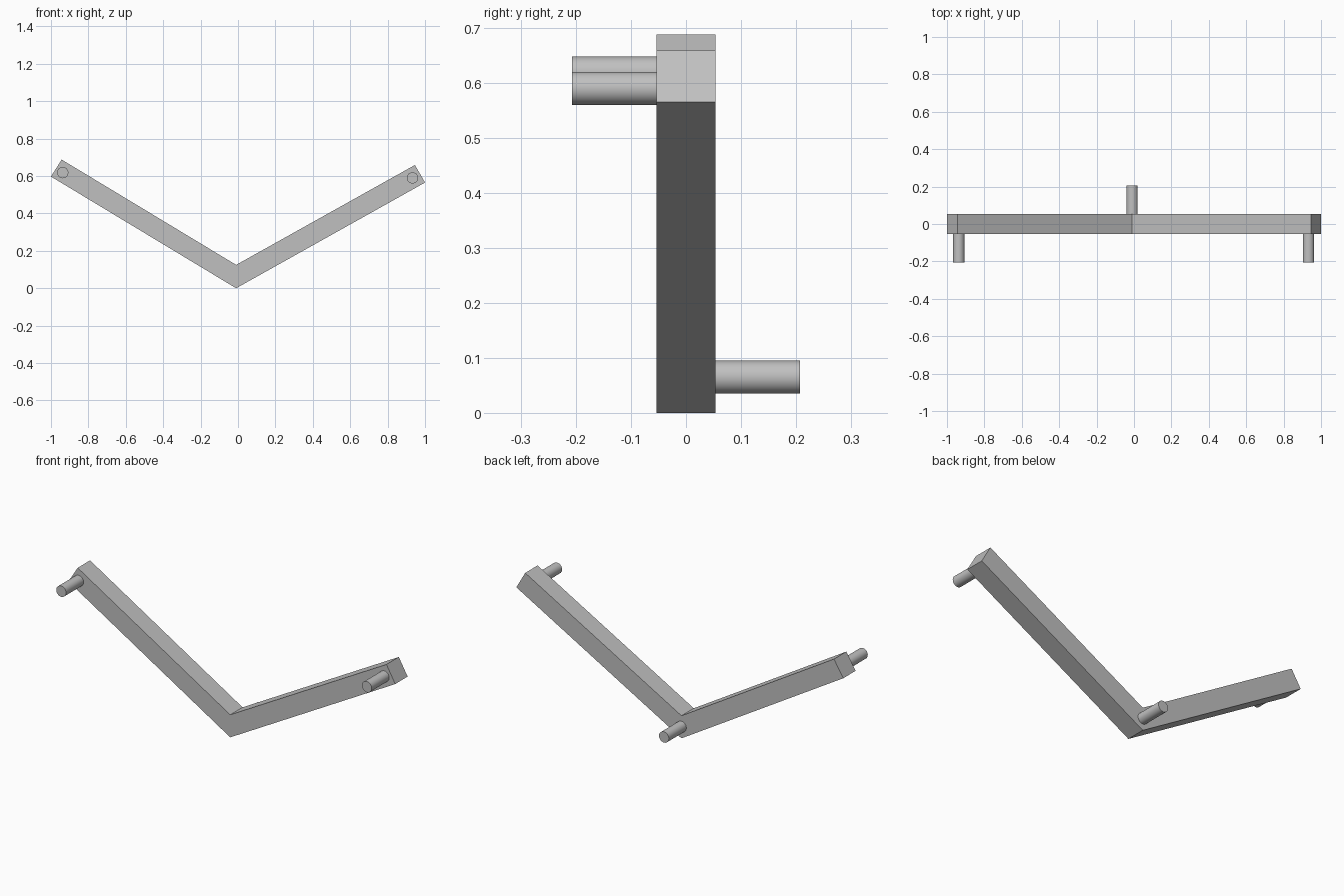
import bpy, bmesh, math

cube = bpy.data.objects.get("Cube")
if cube:
    bpy.data.objects.remove(cube, do_unlink=True)

HALF = 0.054      # half thickness of the bar
REACH = 0.207     # how far the pins stand from the middle plane
RADIUS = 0.03

grey = bpy.data.materials.new("plain grey")
grey.use_nodes = True
colour = (0.53, 0.53, 0.53, 1)
grey.diffuse_color = colour
grey.node_tree.nodes["Principled BSDF"].inputs["Base Color"].default_value = colour


# V-shaped lever: side profile extruded through its thickness
def lever(profile):
    bm = bmesh.new()
    face = bm.faces.new([bm.verts.new((x, -HALF, z)) for x, z in profile])
    out = bmesh.ops.extrude_face_region(bm, geom=[face])["geom"]
    moved = [g for g in out if isinstance(g, bmesh.types.BMVert)]
    bmesh.ops.translate(bm, verts=moved, vec=(0, 2 * HALF, 0))
    bmesh.ops.recalc_face_normals(bm, faces=bm.faces)
    mesh = bpy.data.meshes.new("v_lever")
    bm.to_mesh(mesh)
    bm.free()
    mesh.materials.append(grey)
    bpy.context.collection.objects.link(bpy.data.objects.new("v_lever", mesh))


# Round pin standing out of the front (-1) or back (+1) face
def pin(name, x, z, side):
    start = HALF - 0.002
    bpy.ops.mesh.primitive_cylinder_add(
        vertices=48, radius=RADIUS, depth=REACH - start,
        location=(x, side * (start + REACH) / 2, z), rotation=(math.pi / 2, 0, 0))
    obj = bpy.context.object
    obj.name = name
    obj.data.materials.append(grey)
    bpy.ops.object.shade_smooth_by_angle(angle=math.radians(30))


lever([(-0.01, 0), (1, 0.565), (0.946, 0.659),
       (-0.01, 0.125), (-0.943, 0.688), (-1, 0.597)])
pin("right_arm_pin", -0.937, 0.618, -1)
pin("left_arm_pin", 0.933, 0.59, -1)
pin("pivot_pin", -0.01, 0.065, 1)
